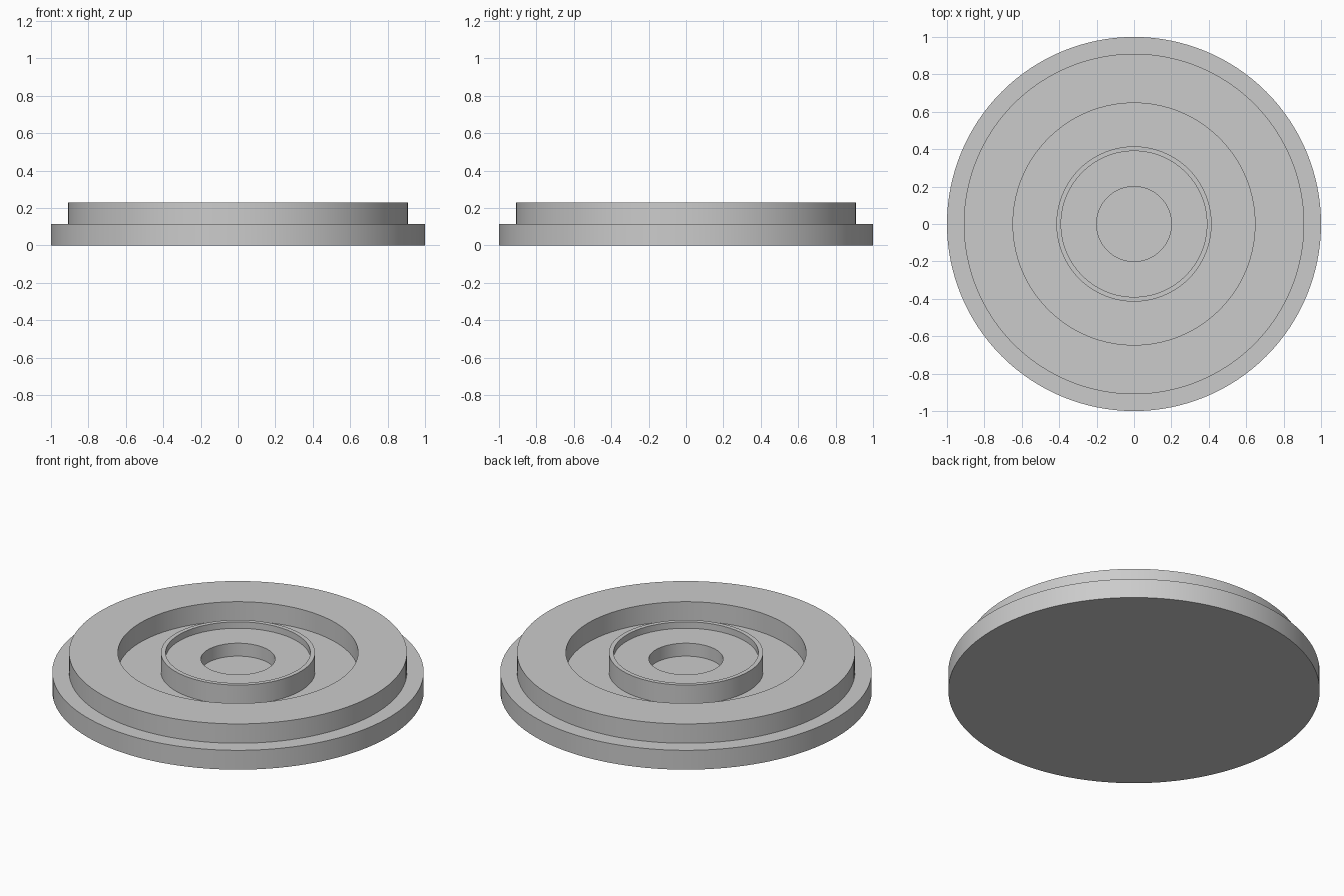
import bpy
import bmesh
import math

if "Cube" in bpy.data.objects:
    bpy.data.objects.remove(bpy.data.objects["Cube"])

SEGMENTS = 128

# Radius and height of every step, from the centre of the well out to the underside
PROFILE = [
    (0.20, 0.115), (0.20, 0.192),   # centre well
    (0.39, 0.192), (0.39, 0.23),    # recessed hub face
    (0.415, 0.23), (0.415, 0.115),  # hub lip and wall
    (0.647, 0.115), (0.647, 0.23),  # groove floor and wall
    (0.91, 0.23), (0.91, 0.115),    # raised ring
    (1.00, 0.115), (1.00, 0.0),     # base flange
]

grey = bpy.data.materials.new("plain grey")
grey.diffuse_color = (0.6, 0.6, 0.6, 1.0)
grey.use_nodes = True
grey.node_tree.nodes["Principled BSDF"].inputs["Base Color"].default_value = grey.diffuse_color


def lathe(name, profile, material):
    """Turn a profile about z and close both ends with flat discs."""
    bm = bmesh.new()
    rings = []
    for r, z in profile:
        angles = [2 * math.pi * i / SEGMENTS for i in range(SEGMENTS)]
        rings.append([bm.verts.new((r * math.cos(a), r * math.sin(a), z)) for a in angles])
    for a, b in zip(rings, rings[1:]):
        for i in range(SEGMENTS):
            j = (i + 1) % SEGMENTS
            bm.faces.new((a[i], b[i], b[j], a[j]))
    bm.faces.new(rings[0])
    bm.faces.new(rings[-1][::-1])
    bmesh.ops.recalc_face_normals(bm, faces=bm.faces)
    mesh = bpy.data.meshes.new(name)
    bm.to_mesh(mesh)
    bm.free()
    mesh.materials.append(material)
    obj = bpy.data.objects.new(name, mesh)
    bpy.context.collection.objects.link(obj)
    bpy.context.view_layer.objects.active = obj
    obj.select_set(True)
    bpy.ops.object.shade_smooth_by_angle(angle=math.radians(30))
    return obj


# Stepped disc with groove and hub, turned as one solid
lathe("stepped_disc", PROFILE, grey)
